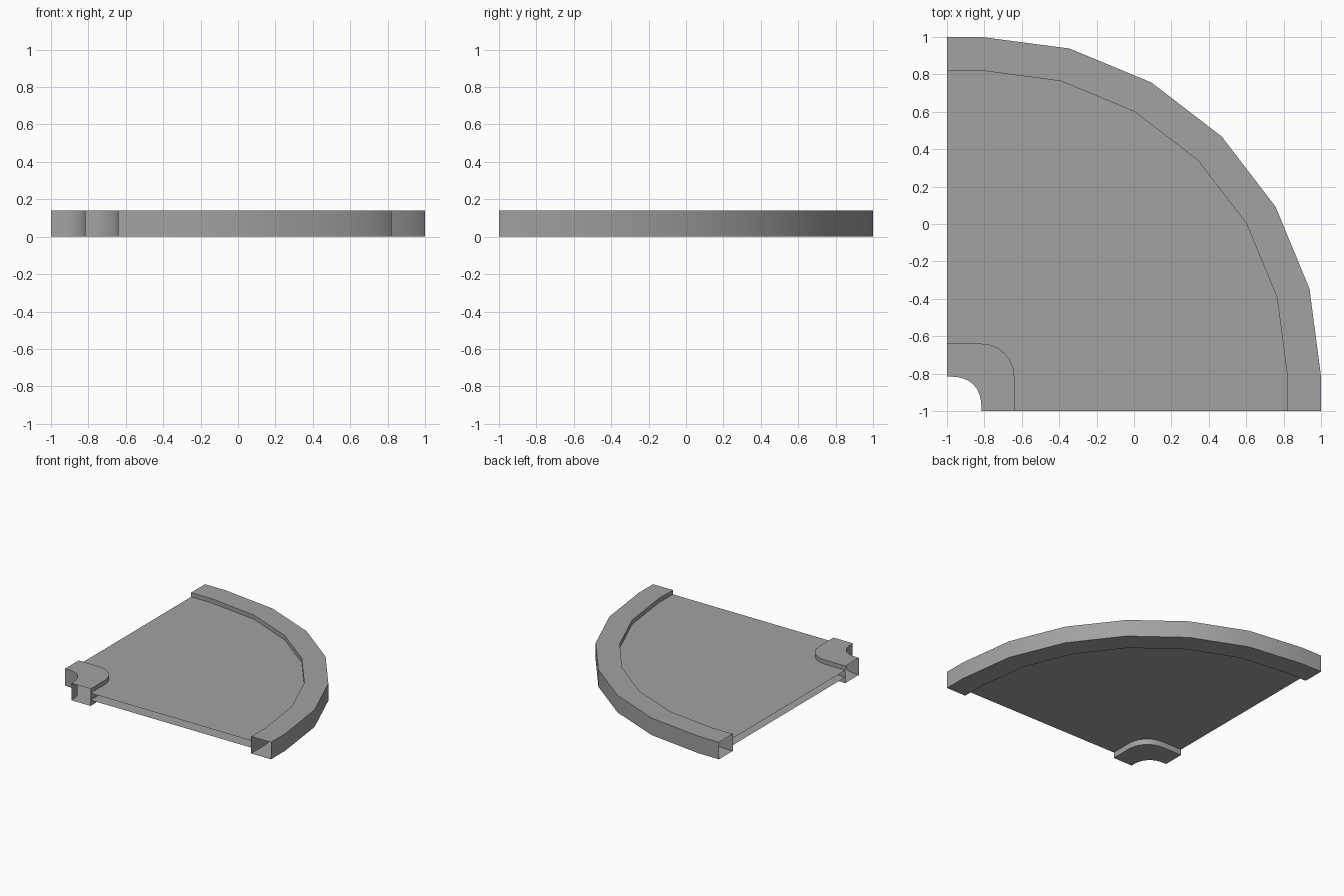
import bpy, bmesh, math

if "Cube" in bpy.data.objects:
    bpy.data.objects.remove(bpy.data.objects["Cube"])

grey = bpy.data.materials.new("mid grey")
grey.diffuse_color = (0.36, 0.36, 0.36, 1)
grey.use_nodes = True
grey.node_tree.nodes["Principled BSDF"].inputs["Base Color"].default_value = grey.diffuse_color

CENTRE = -0.815      # centre of the corner arcs
TOP = 0.14           # curb height
FLOOR_TOP, FLOOR_BOTTOM = 0.105, 0.048


def corner_path(radius, steps=6):
    """Quarter arc with a short straight run to each cut edge of the tile."""
    arc = []
    for i in range(steps + 1):
        a = math.pi / 2 * (1 - i / steps)
        arc.append((CENTRE + radius * math.cos(a), CENTRE + radius * math.sin(a)))
    return [(-1, CENTRE + radius)] + arc + [(CENTRE + radius, -1)]


def hollow_corner(size, count, power=2.6):
    """Squarish rounded corner about the tile's own corner."""
    pts = []
    for i in range(count):
        a = math.pi / 2 * (1 - i / (count - 1))
        pts.append((-1 + size * max(0, math.cos(a)) ** (2 / power),
                    -1 + size * max(0, math.sin(a)) ** (2 / power)))
    return pts


def finish(name, bm):
    mesh = bpy.data.meshes.new(name)
    bm.to_mesh(mesh)
    bm.free()
    mesh.materials.append(grey)
    obj = bpy.data.objects.new(name, mesh)
    bpy.context.collection.objects.link(obj)
    bpy.ops.object.select_all(action='DESELECT')
    obj.select_set(True)
    bpy.context.view_layer.objects.active = obj
    bpy.ops.object.shade_smooth_by_angle(angle=math.radians(30))


def curb(name, inner, outer):
    """Box-section curb along two matching paths, open at both ends."""
    bm = bmesh.new()
    rings = []
    for (ix, iy), (ox, oy) in zip(inner, outer):
        rings.append([bm.verts.new(p) for p in
                      ((ix, iy, 0), (ix, iy, TOP), (ox, oy, TOP), (ox, oy, 0))])
    for a, b in zip(rings, rings[1:]):
        for k in range(4):
            j = (k + 1) % 4
            bm.faces.new((a[k], a[j], b[j], b[k]))
    finish(name, bm)


def floor_sheet(name, inner, outer, z, up):
    """Flat sheet filling the space between the two curbs."""
    bm = bmesh.new()
    lo = [bm.verts.new((x, y, z)) for x, y in inner]
    hi = [bm.verts.new((x, y, z)) for x, y in outer]
    for i in range(len(lo) - 1):
        quad = (lo[i], lo[i + 1], hi[i + 1], hi[i])
        bm.faces.new(quad if up else quad[::-1])
    finish(name, bm)


# Paths from the middle of the bend outwards
small_outer = corner_path(0.175)
small_inner = hollow_corner(0.185, len(small_outer))
large_inner = corner_path(1.635)
large_outer = corner_path(1.815)

# Curbs around the inside and the outside of the bend
curb("inner_curb", small_inner, small_outer)
curb("outer_curb", large_inner, large_outer)

# Floor slab, open at the cut edges
floor_sheet("floor_top", small_outer, large_inner, FLOOR_TOP, True)
floor_sheet("floor_underside", small_outer, large_inner, FLOOR_BOTTOM, False)
